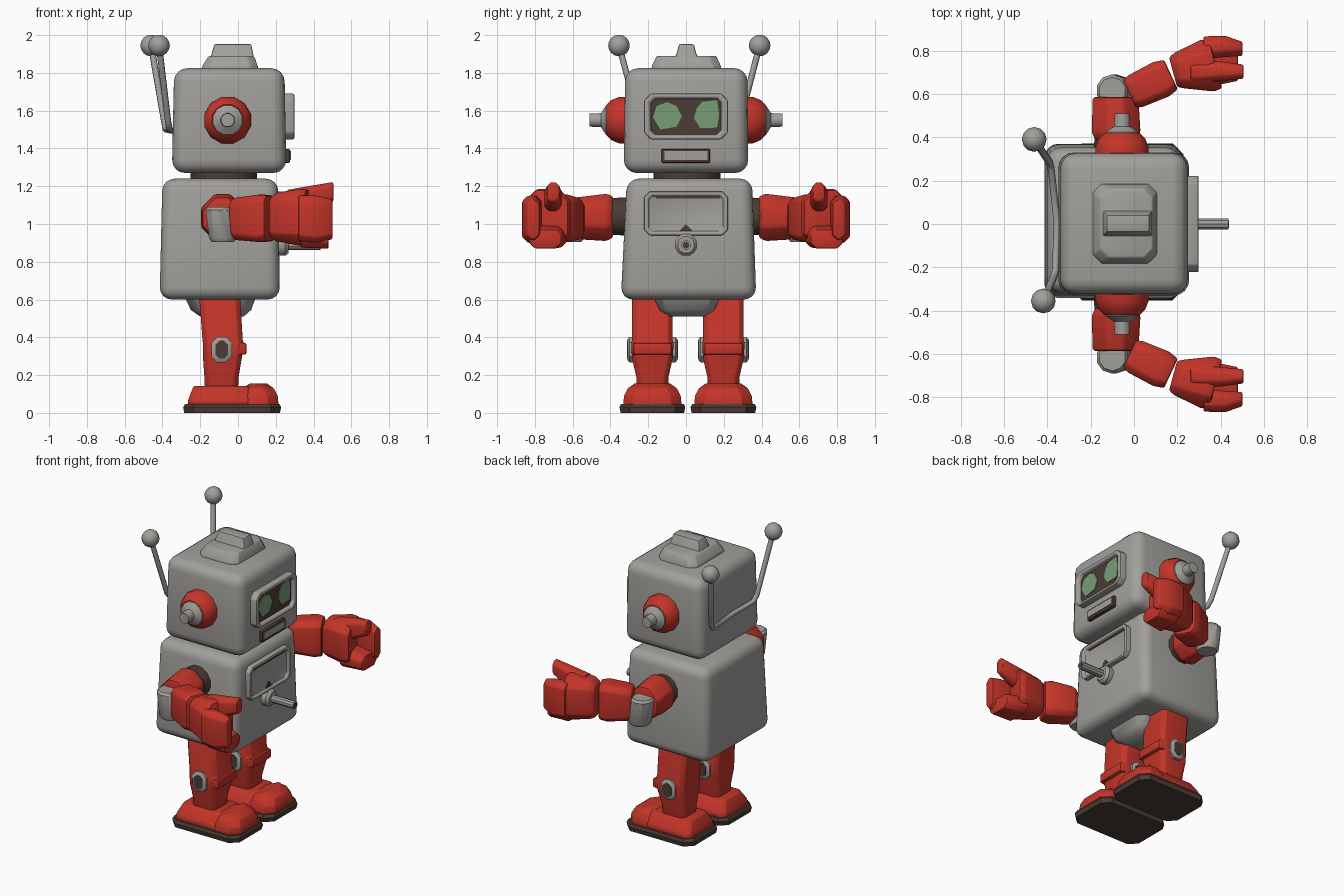
import bpy, bmesh, math
from mathutils import Matrix, Vector

if "Cube" in bpy.data.objects:
    bpy.data.objects.remove(bpy.data.objects["Cube"])


def material(name, rgb):
    m = bpy.data.materials.new(name)
    m.diffuse_color = (*rgb, 1)
    m.use_nodes = True
    m.node_tree.nodes["Principled BSDF"].inputs["Base Color"].default_value = m.diffuse_color
    return m


GREY = material("warm grey", (0.36, 0.35, 0.33))
RED = material("red", (0.55, 0.035, 0.022))
DARK = material("dark brown", (0.07, 0.045, 0.035))
GREEN = material("eye green", (0.18, 0.34, 0.18))


def place(ax, t, a, b):
    """Point at t along the axis, a and b across it."""
    return Vector({"x": (t, a, b), "y": (a, t, b), "z": (a, b, t)}[ax])


def rect(ax, t, a0, a1, b0, b1, ch=0):
    """Rectangular section, with cut corners if ch > 0."""
    if not ch:
        pts = [(a0, b0), (a1, b0), (a1, b1), (a0, b1)]
    else:
        pts = [(a0 + ch, b0), (a1 - ch, b0), (a1, b0 + ch), (a1, b1 - ch),
               (a1 - ch, b1), (a0 + ch, b1), (a0, b1 - ch), (a0, b0 + ch)]
    return [place(ax, t, a, b) for a, b in pts]


def disc(ax, t, ca, cb, r, n=12):
    """Round section."""
    return [place(ax, t, ca + r * math.cos(math.tau * (i + .5) / n),
                  cb + r * math.sin(math.tau * (i + .5) / n)) for i in range(n)]


def finish(name, bm, mat, angle=35):
    me = bpy.data.meshes.new(name)
    bm.to_mesh(me)
    bm.free()
    ob = bpy.data.objects.new(name, me)
    bpy.context.collection.objects.link(ob)
    me.materials.append(mat)
    bpy.ops.object.select_all(action='DESELECT')
    ob.select_set(True)
    bpy.context.view_layer.objects.active = ob
    bpy.ops.object.shade_smooth_by_angle(angle=math.radians(angle))
    return ob


def skin(name, mat, rings, bevel=0, seg=2, angle=35):
    """Closed solid through a row of sections, with bevelled hard edges."""
    bm = bmesh.new()
    vs = [[bm.verts.new(p) for p in r] for r in rings]
    n = len(vs[0])
    for r, q in zip(vs, vs[1:]):
        for i in range(n):
            bm.faces.new((r[i], r[(i + 1) % n], q[(i + 1) % n], q[i]))
    bm.faces.new(vs[0][::-1])
    bm.faces.new(vs[-1])
    bmesh.ops.recalc_face_normals(bm, faces=bm.faces)
    if bevel:
        edges = [e for e in bm.edges if e.calc_face_angle(0) > 0.45]
        bmesh.ops.bevel(bm, geom=edges, offset=bevel, segments=seg, profile=0.5,
                        affect='EDGES', clamp_overlap=True)
    return finish(name, bm, mat, angle)


def pair(name, mat, rings, yc=0, **kw):
    """Left part (+y) and its mirror image."""
    for side, s in (("left", 1), ("right", -1)):
        skin(f"{side}_{name}", mat,
             [[Vector((p.x, yc + s * p.y, p.z)) for p in r] for r in rings], **kw)


def moved(rings, loc, deg):
    m = Matrix.Translation(loc) @ Matrix.Rotation(math.radians(deg), 4, 'Z')
    return [[m @ p for p in r] for r in rings]


# Body, pelvis, neck, head
skin("body", GREY, [rect("z", .60, -.415, .222, -.345, .372),
                    rect("z", 1.24, -.40, .212, -.313, .35)], .065, 4)
skin("pelvis", GREY, [rect("z", .51, -.20, .03, -.09, .10, .03),
                      rect("z", .545, -.25, .07, -.14, .15, .04),
                      rect("z", .63, -.29, .10, -.18, .19, .05)])
skin("neck", DARK, [disc("z", 1.22, -.075, .005, .18, 16), disc("z", 1.29, -.075, .005, .18, 16)])
skin("head", GREY, [rect("z", 1.27, -.35, .256, -.33, .33),
                    rect("z", 1.825, -.338, .246, -.322, .325)], .07, 4)

# Stepped crest on the head
skin("crest_base", GREY, [rect("z", 1.80, -.19, .105, -.182, .185, .04),
                          rect("z", 1.835, -.19, .105, -.182, .185, .04),
                          rect("z", 1.89, -.155, .085, -.155, .16, .04)], .008)
skin("crest_ridge", GREY, [rect("z", 1.86, -.15, .09, -.07, .075),
                           rect("z", 1.90, -.14, .08, -.05, .055),
                           rect("z", 1.952, -.125, .07, -.037, .042)], .008)

# Face: framed screen, eyes, mouth
skin("screen_frame", GREY, [rect("x", .20, -.222, .222, 1.448, 1.69, .035),
                            rect("x", .298, -.222, .222, 1.448, 1.69, .035),
                            rect("x", .298, -.192, .192, 1.467, 1.668, .025),
                            rect("x", .272, -.187, .187, 1.472, 1.663, .025)], .008)
skin("screen", DARK, [rect("x", .270, -.186, .186, 1.474, 1.662, .024),
                      rect("x", .275, -.186, .186, 1.474, 1.662, .024)])
right_eye = [(-.175, 1.565), (-.155, 1.625), (-.10, 1.645), (-.05, 1.625),
             (-.022, 1.57), (-.05, 1.515), (-.135, 1.5)]
left_eye = [(.042, 1.56), (.055, 1.61), (.085, 1.647), (.165, 1.656),
            (.175, 1.58), (.165, 1.51), (.075, 1.508)]
for nm, eye in (("right_eye", right_eye), ("left_eye", left_eye)):
    skin(nm, GREEN, [[Vector((x, y, z)) for y, z in eye] for x in (.274, .28)])
skin("mouth", DARK, [rect("x", .22, -.13, .128, 1.323, 1.398),
                     rect("x", .275, -.13, .128, 1.323, 1.398)], .008)
skin("mouth_plate", GREY, [rect("x", .272, -.115, .113, 1.34, 1.386),
                           rect("x", .28, -.115, .113, 1.34, 1.386)])

# Ears
pair("ear_cup", RED, [disc("y", y, -.055, 1.55, r, 12) for y, r in
                      ((.30, .127), (.355, .127), (.395, .11), (.42, .085), (.41, .07))], angle=45)
pair("ear_knob", GREY, [disc("y", y, -.055, 1.55, r, 12) for y, r in
                        ((.39, .085), (.424, .08), (.45, .038), (.51, .036))])

# Rabbit-ear antenna: one bent wire with two balls
tips = [Vector((-.46, .39, 1.945)), Vector((-.418, -.355, 1.945))]
path = [tips[0], (-.39, .285, 1.54), (-.382, .255, 1.50), (-.355, .01, 1.495),
        (-.362, -.215, 1.50), (-.37, -.245, 1.54), tips[1]]
cu = bpy.data.curves.new("antenna_wire", 'CURVE')
cu.dimensions = '3D'
cu.bevel_depth = .017
cu.bevel_resolution = 2
sp = cu.splines.new('POLY')
sp.points.add(len(path) - 1)
for pt, co in zip(sp.points, path):
    pt.co = (*co, 1)
cu.materials.append(GREY)
wire = bpy.data.objects.new("antenna_wire", cu)
bpy.context.collection.objects.link(wire)
bpy.ops.object.select_all(action='DESELECT')
wire.select_set(True)
bpy.context.view_layer.objects.active = wire
bpy.ops.object.convert(target='MESH')
for side, tip in zip(("left", "right"), tips):
    bm = bmesh.new()
    bmesh.ops.create_uvsphere(bm, u_segments=12, v_segments=8, radius=.057,
                              matrix=Matrix.Translation(tip))
    finish(f"{side}_antenna_ball", bm, GREY, 60)

# Chest panel with dark trim and lever
skin("chest_panel", GREY, [rect("x", .18, -.222, .222, .94, 1.172, .03),
                           rect("x", .248, -.222, .222, .94, 1.172, .03),
                           rect("x", .248, -.2, .2, .958, 1.152, .02),
                           rect("x", .232, -.196, .196, .962, 1.148, .02)], .006)
skin("panel_slot", DARK, [rect("x", x, -.16, .18, 1.134, 1.144) for x in (.23, .236)])
skin("panel_pointer", DARK, [[Vector((x, y, z)) for y, z in ((-.035, .962), (.035, .962), (0, 1.0))]
                             for x in (.23, .237)])
skin("lever_boss", GREY, [disc("x", x, 0, .89, r, 12) for x, r in
                          ((.19, .06), (.25, .06), (.268, .045))])
skin("lever", GREY, [disc("x", .22, 0, .888, .026, 10), disc("x", .436, 0, .888, .026, 10)])
skin("lever_tip", DARK, [disc("x", .43, 0, .888, .018, 10), disc("x", .438, 0, .888, .018, 10)])

# Arms
pair("shoulder_joint", DARK, [disc("y", .30, -.085, 1.04, .105), disc("y", .42, -.085, 1.04, .10)])
pair("upper_arm", RED, [rect("y", .385, -.175, .01, .93, 1.145, .06),
                        rect("y", .42, -.195, .03, .91, 1.16, .07),
                        rect("y", .585, -.19, .02, .92, 1.14, .07)], bevel=.012)
pair("elbow", GREY, [disc("z", z, x, .615, r, 10) for z, x, r in
                     ((.905, -.08, .062), (.925, -.082, .075), (1.075, -.10, .075), (1.09, -.10, .062))])
pair("forearm", RED, moved([rect("x", 0, -.07, .07, -.10, .10, .03),
                            rect("x", .03, -.08, .08, -.115, .11, .03),
                            rect("x", .16, -.087, .087, -.125, .125, .03),
                            rect("x", .21, -.075, .075, -.12, .12, .03)], (-.02, .60, 1.03), 25), bevel=.01)

# Hands: palm, outer fingers, lower fingers, thumb
pair("palm", RED, moved([rect("x", 0, -.07, .07, .925, 1.14, .03),
                         rect("x", .03, -.085, .085, .91, 1.165, .04),
                         rect("x", .16, -.135, .11, .885, 1.185, .06),
                         rect("x", .20, -.13, .105, .89, 1.18, .06)], (.18, .70, 0), 15), bevel=.01)
pair("outer_fingers", RED, [rect("x", .32, .76, .865, .91, 1.15, .03),
                            rect("x", .42, .77, .868, .90, 1.15, .03),
                            rect("x", .50, .775, .84, .92, 1.13, .025)], bevel=.008)
pair("lower_fingers", RED, [rect("x", .33, .63, .83, .875, 1.0, .03),
                            rect("x", .48, .66, .83, .87, .97, .03)], bevel=.008)
pair("thumb", RED, [rect("x", .26, .65, .75, 1.06, 1.18, .025),
                    rect("x", .40, .66, .75, 1.07, 1.205, .025),
                    rect("x", .505, .67, .735, 1.12, 1.222, .02)], bevel=.008)

# Legs with knee caps and side discs (a0..a1 is x, b0..b1 is y)
YC, LY = .01, .188
pair("leg", RED, [rect("z", z, x0, x1, LY - w, LY + w, .025) for z, x0, x1, w in
                  ((.12, -.175, 0, .083), (.19, -.178, .003, .085), (.29, -.185, .02, .108),
                   (.37, -.185, .032, .112), (.385, -.188, .025, .107), (.64, -.207, .01, .107))],
     yc=YC, bevel=.005)
pair("knee_cap", RED, [rect("x", -.02, LY - .11, LY + .11, .305, .375),
                       rect("x", .045, LY - .10, LY + .10, .31, .37)], yc=YC, bevel=.008)
for nm, s in (("outer", 1), ("inner", -1)):
    pair(f"{nm}_knee_plate", GREY, [rect("y", LY + s * d, -.14 + i, -.033 - i, .268 + i, .402 - i, .03)
                                    for d, i in ((.08, 0), (.122, 0), (.132, .012))], yc=YC)
    pair(f"{nm}_knee_inset", DARK, [rect("y", LY + s * d, -.12, -.052, .288, .382, .022)
                                    for d in (.128, .135)], yc=YC)

# Feet: sole, heel block, rounded toe
pair("sole", DARK, [rect("z", 0, -.285, .222, LY - .168, LY + .168, .05),
                    rect("z", .03, -.29, .228, LY - .174, LY + .174, .05),
                    rect("z", .048, -.28, .22, LY - .165, LY + .165, .05)], yc=YC)
pair("foot", RED, [rect("z", .04, -.268, .10, LY - .15, LY + .15, .03),
                   rect("z", .075, -.262, .10, LY - .148, LY + .148, .03),
                   rect("z", .143, -.235, .07, LY - .105, LY + .105, .03)], yc=YC, bevel=.01)
pair("toe", RED, [rect("z", z, .0 + i, .215 - i, LY - .155 + i, LY + .155 - i, .055)
                  for z, i in ((.04, 0), (.09, .005), (.13, .025), (.155, .06))], yc=YC, bevel=.012, angle=50)
